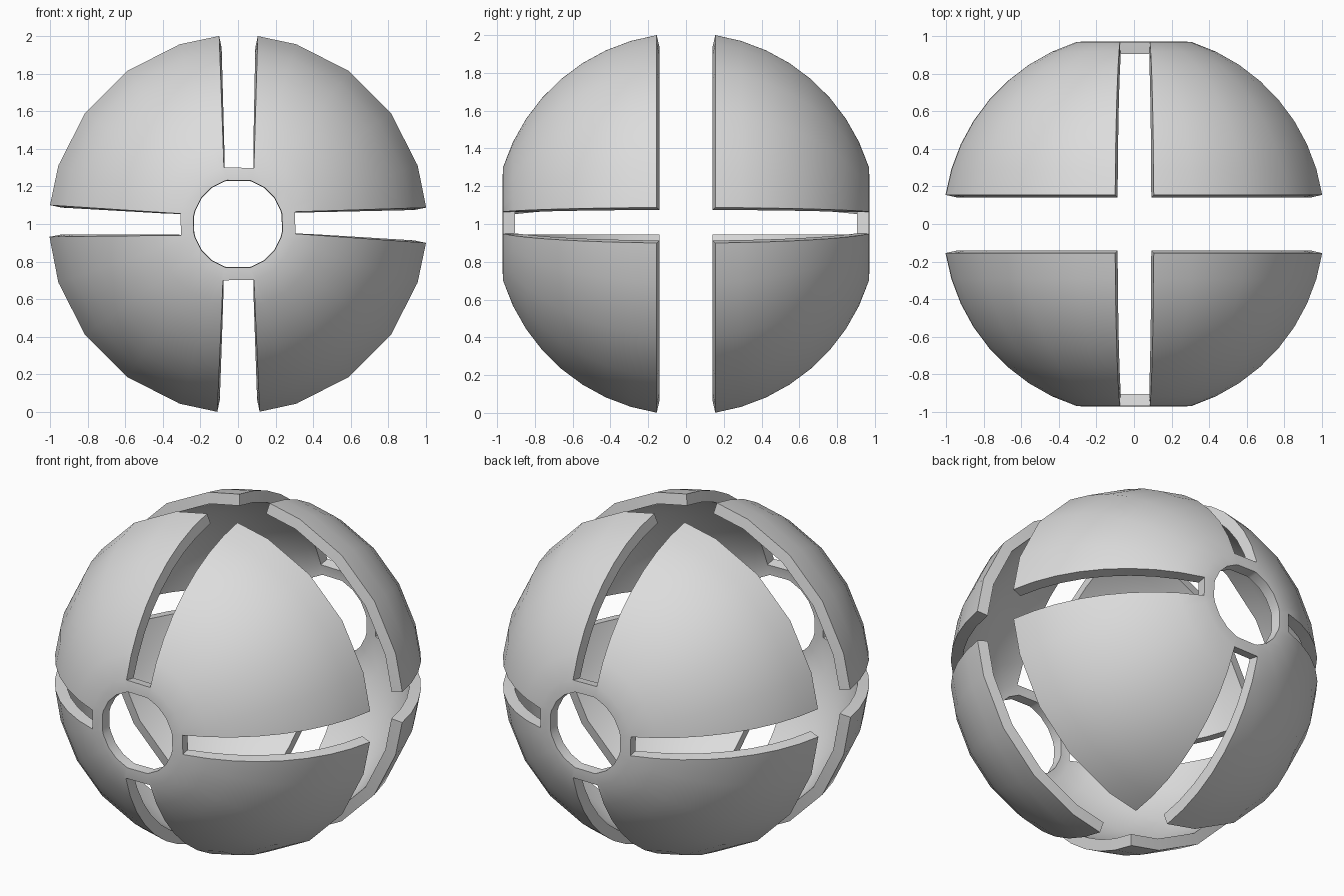
import bpy, bmesh, math

if "Cube" in bpy.data.objects:
    bpy.data.objects.remove(bpy.data.objects["Cube"])

R = 1.017         # sphere radius
THICK = 0.065     # shell wall thickness
GAP = 0.155       # half width of the open band between the two shells
R_HOLE, R_COLLAR = 0.24, 0.31
ROWS = 8

# half widths of the tapering slots (at collar, at rim): start and end of each quadrant
SLOTS = [((.065, .087), (.085, .105)),
         ((.075, .100), (.055, .100)),
         ((.060, .068), (.080, .110)),
         ((.085, .115), (.052, .100))]

grey = bpy.data.materials.new("light_grey")
grey.diffuse_color = (0.72, 0.72, 0.72, 1)
grey.use_nodes = True
grey.node_tree.nodes["Principled BSDF"].inputs["Base Color"].default_value = grey.diffuse_color


def slot_angle(widths, r):
    t = (r - R_COLLAR) / (1.0 - R_COLLAR)
    return math.asin((widths[0] + (widths[1] - widths[0]) * t) / r)


def shell(name, side):
    bm = bmesh.new()

    def vert(r, y, a):
        return bm.verts.new((r * math.cos(a), side * y, 1 + r * math.sin(a)))

    def quad(a, b, c, d):
        bm.faces.new((a, b, c, d) if side < 0 else (d, c, b, a))

    p0 = math.asin(R_COLLAR / R)
    p1 = math.acos(GAP / R)
    hole, collar = [], []
    for q, (start, end) in enumerate(SLOTS):
        # curved quadrant panel, from collar to open rim
        grid = []
        for i in range(ROWS + 1):
            p = p0 + (p1 - p0) * i / ROWS
            r, y = R * math.sin(p), R * math.cos(p)
            angles = [slot_angle(start, r)]
            angles += [math.radians(d) for d in (18, 36, 54, 72)]
            angles.append(math.pi / 2 - slot_angle(end, r))
            angles = [a + q * math.pi / 2 for a in angles]
            grid.append([vert(r, y, a) for a in angles])
            if i == 0:
                hole += [vert(R_HOLE, y + 0.003, a) for a in angles]
        for a, b in zip(grid, grid[1:]):
            for k in range(5):
                quad(a[k], b[k], b[k + 1], a[k + 1])
        collar += grid[0]
    # flat collar joining the four panels around the round opening
    n = len(hole)
    for k in range(n):
        m = (k + 1) % n
        quad(hole[k], collar[k], collar[m], hole[m])

    mesh = bpy.data.meshes.new(name)
    bm.to_mesh(mesh)
    bm.free()
    mesh.materials.append(grey)
    ob = bpy.data.objects.new(name, mesh)
    bpy.context.collection.objects.link(ob)
    bpy.ops.object.select_all(action='DESELECT')
    ob.select_set(True)
    bpy.context.view_layer.objects.active = ob
    # inward wall thickness
    mod = ob.modifiers.new("wall", 'SOLIDIFY')
    mod.thickness = THICK
    mod.offset = -1
    bpy.ops.object.modifier_apply(modifier=mod.name)
    bpy.ops.object.shade_smooth_by_angle(angle=math.radians(35))


shell("front_shell", -1)
shell("back_shell", 1)
